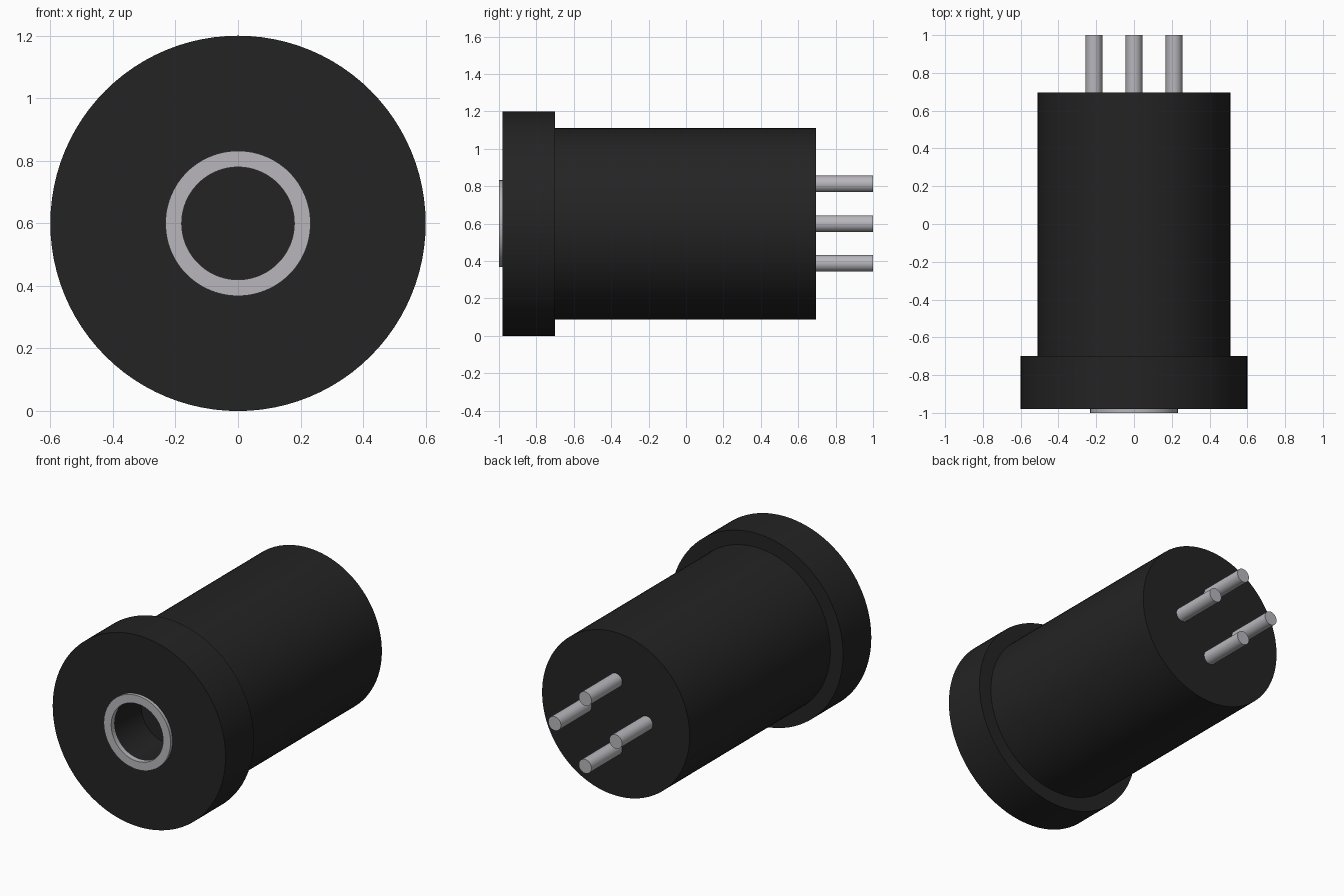
import bpy
import bmesh
import math
from mathutils import Matrix, Vector

AXIS_Z = 0.6   # height of the shared axis, which runs along y

cube = bpy.data.objects.get("Cube")
if cube:
    bpy.data.objects.remove(cube, do_unlink=True)


def make_material(name, color, roughness):
    mat = bpy.data.materials.new(name)
    mat.use_nodes = True
    mat.diffuse_color = color
    bsdf = mat.node_tree.nodes["Principled BSDF"]
    bsdf.inputs["Base Color"].default_value = color
    bsdf.inputs["Roughness"].default_value = roughness
    return mat


def lathe(name, profile, mat, x=0, z=AXIS_Z, steps=96):
    """Spin a closed loop of (radius, y) points about an axis along y."""
    bm = bmesh.new()
    verts = [bm.verts.new((r, y, 0)) for r, y in profile]
    edges = [bm.edges.new((a, b)) for a, b in zip(verts, verts[1:] + verts[:1])]
    bmesh.ops.spin(bm, geom=verts + edges, cent=(0, 0, 0), axis=(0, 1, 0),
                   angle=math.tau, steps=steps, use_duplicate=False)
    bmesh.ops.remove_doubles(bm, verts=bm.verts[:], dist=0.0001)
    bmesh.ops.recalc_face_normals(bm, faces=bm.faces[:])
    return finish(name, bm, mat, x, z)


def rod(name, radius, y0, y1, mat, x=0, z=AXIS_Z, sides=96):
    """Solid cylinder lying along y."""
    bm = bmesh.new()
    bmesh.ops.create_cone(bm, cap_ends=True, segments=sides, radius1=radius,
                          radius2=radius, depth=y1 - y0,
                          matrix=Matrix.Translation((0, (y0 + y1) / 2, 0))
                          @ Matrix.Rotation(math.pi / 2, 4, "X"))
    return finish(name, bm, mat, x, z)


def finish(name, bm, mat, x, z):
    mesh = bpy.data.meshes.new(name)
    bm.to_mesh(mesh)
    bm.free()
    mesh.materials.append(mat)
    obj = bpy.data.objects.new(name, mesh)
    obj.location = Vector((x, 0, z))
    bpy.context.collection.objects.link(obj)
    bpy.ops.object.select_all(action="DESELECT")
    obj.select_set(True)
    bpy.context.view_layer.objects.active = obj
    bpy.ops.object.shade_smooth_by_angle(angle=math.radians(30))
    return obj


black = make_material("black plastic", (0.017, 0.017, 0.017, 1), 0.5)
metal = make_material("grey metal", (0.48, 0.47, 0.5, 1), 0.4)

# Main barrel, whose front end closes the bore
rod("barrel", 0.512, -0.7, 0.695, black)

# Wide front flange with a round bore
lathe("front_flange", [(0.182, -0.98), (0.6, -0.98), (0.6, -0.7), (0.182, -0.7)], black)

# Metal ring around the mouth of the bore
lathe("bore_ring", [(0.18, -1), (0.232, -1), (0.232, -0.97), (0.18, -0.97)], metal)

# Four contact pins in a diamond on the back
pin_names = ["left_pin", "top_pin", "right_pin", "bottom_pin"]
for i, name in enumerate(pin_names):
    angle = i * math.pi / 2
    rod(name, 0.044, 0.68, 1.0, metal, 0.212 * math.cos(angle),
        AXIS_Z + 0.212 * math.sin(angle), sides=32)
